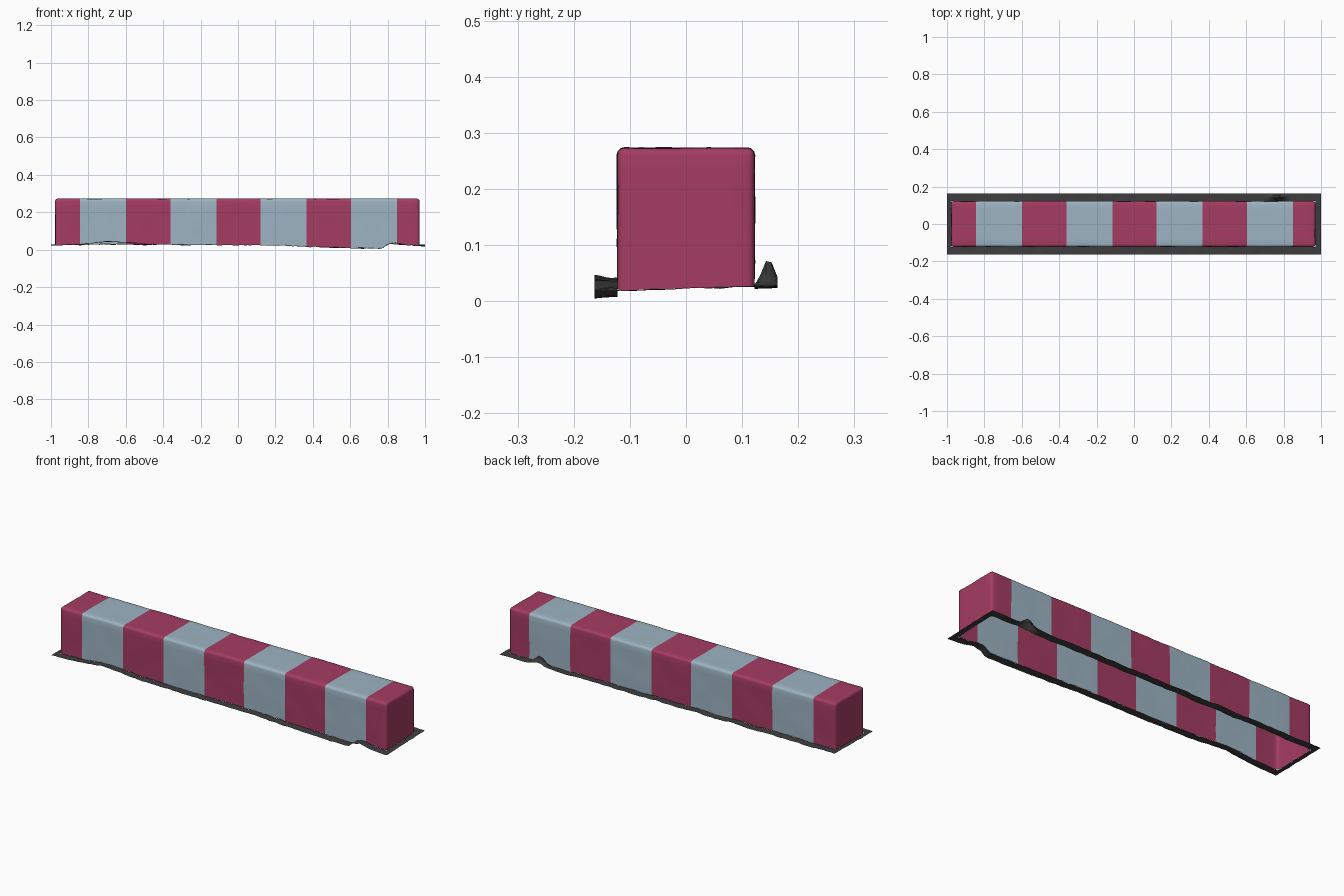
import bpy, bmesh, math
from mathutils import Vector, noise

if "Cube" in bpy.data.objects:
    bpy.data.objects.remove(bpy.data.objects["Cube"])

X0, X1, HY, TOP = -0.977, 0.97, 0.122, 0.273   # barrier body
OX, OY = 1.0, 0.163                            # ground strip
STRIPES = [-0.845, -0.60, -0.36, -0.115, 0.12, 0.365, 0.605, 0.85]
FRONT = [(-1, .022), (-.85, .028), (-.7, .045), (-.62, .042), (-.5, .03), (-.2, .025),
         (.2, .024), (.4, .014), (.6, .008), (.77, .004), (.8, .03), (.84, .038), (.9, .024), (1, .018)]


def material(name, rgb):
    m = bpy.data.materials.new(name)
    m.use_nodes = True
    m.diffuse_color = (*rgb, 1)
    bsdf = m.node_tree.nodes["Principled BSDF"]
    bsdf.inputs["Base Color"].default_value = (*rgb, 1)
    bsdf.inputs["Roughness"].default_value = 0.8
    return m


red = material("raspberry red", (0.376, 0.045, 0.122))
blue = material("pale blue", (0.337, 0.456, 0.539))
dark = material("dark ground", (0.048, 0.048, 0.048))


def ground(x, y):
    """Height of the uneven ground strip."""
    front = FRONT[-1][1]
    for (a, za), (b, zb) in zip(FRONT, FRONT[1:]):
        if a <= x <= b:
            front = za + (zb - za) * (x - a) / (b - a)
            break
    back = 0.027 + 0.006 * noise.noise(Vector((x * 9, 3, 0)))
    t = min(max((y + OY) / (2 * OY), 0), 1)
    z = front * (1 - t) + back * t
    # rough lump behind the left end
    if y > 0:
        z += 0.052 * math.exp(-((x - 0.77) / 0.035) ** 2 - ((y - 0.147) / 0.016) ** 2)
    z += 0.004 * noise.noise(Vector((x * 25, y * 25, 1)))
    return max(z, 0)


def finish(name, bm, mats):
    me = bpy.data.meshes.new(name)
    bm.to_mesh(me)
    bm.free()
    ob = bpy.data.objects.new(name, me)
    bpy.context.collection.objects.link(ob)
    for m in mats:
        me.materials.append(m)
    bpy.ops.object.select_all(action="DESELECT")
    ob.select_set(True)
    bpy.context.view_layer.objects.active = ob
    bpy.ops.object.shade_smooth_by_angle(angle=math.radians(40))
    return ob


# Striped barrier body: an open-bottomed shell with rounded edges
base = 0.03
bm = bmesh.new()
bmesh.ops.create_cube(bm, size=1)
for v in bm.verts:
    v.co = Vector((X1 if v.co.x > 0 else X0, math.copysign(HY, v.co.y), TOP if v.co.z > 0 else base))
bottom = [f for f in bm.faces if f.normal.z < -0.5]
bmesh.ops.delete(bm, geom=bottom, context="FACES")
rounded = [e for e in bm.edges if max(v.co.z for v in e.verts) > base + 0.01]
bmesh.ops.bevel(bm, geom=rounded, offset=0.013, segments=3, profile=0.5, affect="EDGES")


def cut(axis, at):
    co, no = Vector(), Vector()
    co[axis], no[axis] = at, 1
    bmesh.ops.bisect_plane(bm, geom=bm.verts[:] + bm.edges[:] + bm.faces[:],
                           dist=1e-5, plane_co=co, plane_no=no)


for x in STRIPES + [-0.95 + 0.04 * i + 0.003 for i in range(48)]:
    cut(0, x)
for i in range(1, 6):
    cut(1, -HY + 2 * HY * i / 6)
    cut(2, base + (TOP - base) * i / 6)

for f in bm.faces:
    x = f.calc_center_median().x
    f.material_index = sum(s < x for s in STRIPES) % 2
bm.normal_update()
moves = [(v, v.normal.copy()) for v in bm.verts]
for v, n in moves:
    if v.co.z < base + 1e-4:
        v.co.z = ground(v.co.x, v.co.y)
    else:
        v.co += n * 0.0025 * noise.noise(v.co * 11)
finish("barrier_body", bm, [red, blue])

# Ground strip: an uneven sheet framing the foot of the barrier
n = 90
xs = [-OX, (X0 - OX) / 2] + [X0 + (X1 - X0) * i / n for i in range(n + 1)] + [(X1 + OX) / 2, OX]
side = [HY + (OY - HY) * i / 4 for i in range(5)]
ys = [-y for y in reversed(side)] + [-HY + HY * i / 4 for i in range(1, 8)] + side
bm = bmesh.new()
grid = [[bm.verts.new((x, y, ground(x, y))) for y in ys] for x in xs]
for i in range(len(xs) - 1):
    for j in range(len(ys) - 1):
        cx, cy = (xs[i] + xs[i + 1]) / 2, (ys[j] + ys[j + 1]) / 2
        if X0 < cx < X1 and abs(cy) < HY:
            continue
        bm.faces.new((grid[i][j], grid[i + 1][j], grid[i + 1][j + 1], grid[i][j + 1]))
loose = [v for v in bm.verts if not v.link_faces]
bmesh.ops.delete(bm, geom=loose, context="VERTS")
finish("ground_strip", bm, [dark])
